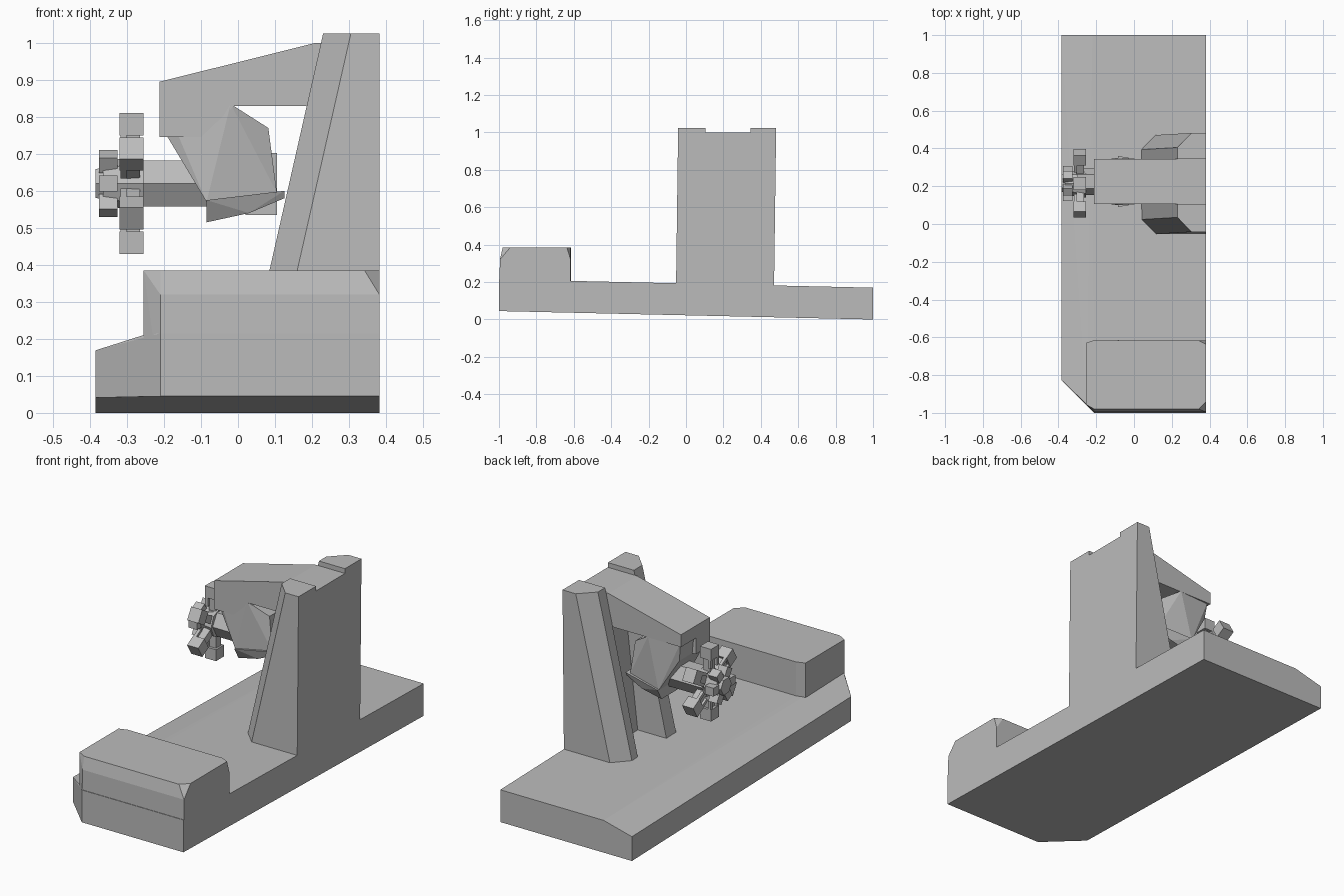
import bpy, bmesh, math
from mathutils import Matrix, Vector

cube = bpy.data.objects.get("Cube")
if cube:
    bpy.data.objects.remove(cube, do_unlink=True)

grey = bpy.data.materials.new("plain grey")
grey.use_nodes = True
COLOUR = (0.5, 0.5, 0.5, 1)
grey.diffuse_color = COLOUR
grey.node_tree.nodes["Principled BSDF"].inputs["Base Color"].default_value = COLOUR

MID_Y = 0.225          # centre plane of tower, arm and cutter
AXIS_Z = 0.62          # height of the cutter axle


def finish(name, bm):
    bmesh.ops.recalc_face_normals(bm, faces=bm.faces)
    mesh = bpy.data.meshes.new(name)
    bm.to_mesh(mesh)
    bm.free()
    mesh.materials.append(grey)
    obj = bpy.data.objects.new(name, mesh)
    bpy.context.collection.objects.link(obj)
    return obj


def hull(name, points):
    """Convex solid around the given corners."""
    bm = bmesh.new()
    for p in points:
        bm.verts.new(p)
    res = bmesh.ops.convex_hull(bm, input=bm.verts)
    loose = [v for v in bm.verts if not v.link_faces]
    bmesh.ops.delete(bm, geom=loose, context='VERTS')
    bmesh.ops.dissolve_limit(bm, angle_limit=0.01, verts=bm.verts, edges=bm.edges)
    return finish(name, bm)


def prism_y(name, profile, y0, y1):
    """Extrude an (x, z) profile along y."""
    bm = bmesh.new()
    face = bm.faces.new([bm.verts.new((x, y0, z)) for x, z in profile])
    ext = bmesh.ops.extrude_face_region(bm, geom=[face])
    moved = [g for g in ext["geom"] if isinstance(g, bmesh.types.BMVert)]
    bmesh.ops.translate(bm, vec=(0, y1 - y0, 0), verts=moved)
    return finish(name, bm)


def box(name, x, y, z, matrix=Matrix()):
    return hull(name, [matrix @ Vector((a, b, c)) for a in x for b in y for c in z])


def drum(name, x0, x1, r0, r1, sides, y=MID_Y):
    """Faceted cylinder along x; r0 and r1 are its end radii."""
    ring = [2 * math.pi * i / sides for i in range(sides)]
    return hull(name, [(x, y + r * math.cos(a), AXIS_Z + r * math.sin(a))
                       for x, r in ((x0, r0), (x1, r1)) for a in ring])


def tilt(x, y, z):
    """The base slab rises gently towards the front."""
    return (x, y, z + 0.0225 * (1 - y))


# Base slab with a cut front corner and a bevelled left edge
slab = []
for y_main, y_side in ((1, 1), (-1, -0.825)):
    edge = -0.22 if y_main > 0 else -0.21
    slab += [tilt(0.382, y_main, 0), tilt(0.382, y_main, 0.17),
             tilt(edge, y_main, 0), tilt(edge, y_main, 0.17),
             tilt(-0.385, y_side, 0), tilt(-0.385, y_side, 0.128)]
slab.append(tilt(-0.25, -0.955, 0.168))
hull("base_slab", slab)

# Raised block at the front, with clipped corners
block = []
for z, front in ((0.06, -1.0), (0.32, -0.995), (0.385, -0.98)):
    clip = 0.04 if z > 0.35 else 0
    block += [(-0.21, front, z), (-0.255, -0.955, z),
              (-0.255, -0.63, z), (-0.21, -0.615, z),
              (0.382 - clip, front, z), (0.382, front + clip, z),
              (0.382 - clip, -0.617, z), (0.382, -0.617 - clip / 2, z)]
hull("front_block", block)

# Two leaning pillars joined by a back wall
LOW, HIGH = 0.12, 1.025
for name, side in (("front_pillar", -1), ("rear_pillar", 1)):
    corners = []
    for z, lean, shift in ((LOW, 0.025, -0.012), (HIGH, 0.23, 0.0)):
        wide = 0.262
        mid = 0.22 + shift
        for x, half in ((lean, 0.12), (lean, 0.185),
                        (lean + 0.075, wide), (0.382, wide), (0.382, 0.12)):
            inner = MID_Y if half == 0.12 else mid
            corners.append((x, inner + side * half, z))
    hull(name, corners)
prism_y("tower_wall", [(0.2, LOW), (0.382, LOW), (0.382, 1.0), (0.3, 1.0)], 0.08, 0.37)

# Overhanging arm with a sloping top, and the nose under its tip
prism_y("arm", [(-0.212, 0.895), (0.21, 1.0), (0.382, 1.0), (0.382, 0.83),
                (-0.212, 0.83)], 0.105, 0.345)
prism_y("arm_nose", [(-0.212, 0.84), (0, 0.84), (-0.1, 0.745), (-0.212, 0.745)], 0.105, 0.22)

# Faceted gear housing hanging from the arm
housing = []
for s in (-1, 1):
    for x, half, z in ((-0.2, 0.11, 0.84), (-0.02, 0.12, 0.835), (0.082, 0.08, 0.77),
                       (0.105, 0.09, 0.595), (-0.085, 0.125, 0.57), (-0.19, 0.1, 0.745)):
        housing.append((x, MID_Y + s * half, z))
hull("gear_housing", housing)

# Angular skirt below the housing
skirt = []
for s in (-1, 1):
    for x, half, z in ((-0.085, 0.135, 0.575), (0.125, 0.1, 0.6), (0.125, 0.09, 0.58),
                       (0.03, 0.1, 0.54), (-0.085, 0.1, 0.515)):
        skirt.append((x, MID_Y + s * half, z))
hull("housing_skirt", skirt)
box("rear_motor", (0.02, 0.105), (0.17, 0.28), (0.535, 0.703))

# Hexagonal axle and stepped hub
drum("axle", -0.3, 0.04, 0.072, 0.072, 6)
HUB_Y = 0.215
drum("hub", -0.365, -0.255, 0.06, 0.075, 8, HUB_Y)
drum("hub_cap", -0.385, -0.36, 0.045, 0.05, 6, HUB_Y)

# Six toothed spokes and the small lugs between them
for i in range(6):
    turn = Matrix.Translation((0, HUB_Y, AXIS_Z)) @ Matrix.Rotation(i * math.pi / 3, 4, 'X')
    box("spoke_%d" % i, (-0.305, -0.265), (-0.02, 0.02), (0.05, 0.14), turn)
    box("tooth_%d" % i, (-0.32, -0.255), (-0.034, 0.034), (0.13, 0.19), turn)
    for s in (-1, 1):
        box("tooth_prong_%d" % i, (-0.318, -0.302), (s * 0.018, s * 0.034), (0.085, 0.14), turn)
    lug = turn @ Matrix.Rotation(math.pi / 6, 4, 'X')
    box("hub_lug_%d" % i, (-0.375, -0.325), (-0.022, 0.022), (0.045, 0.092), lug)
